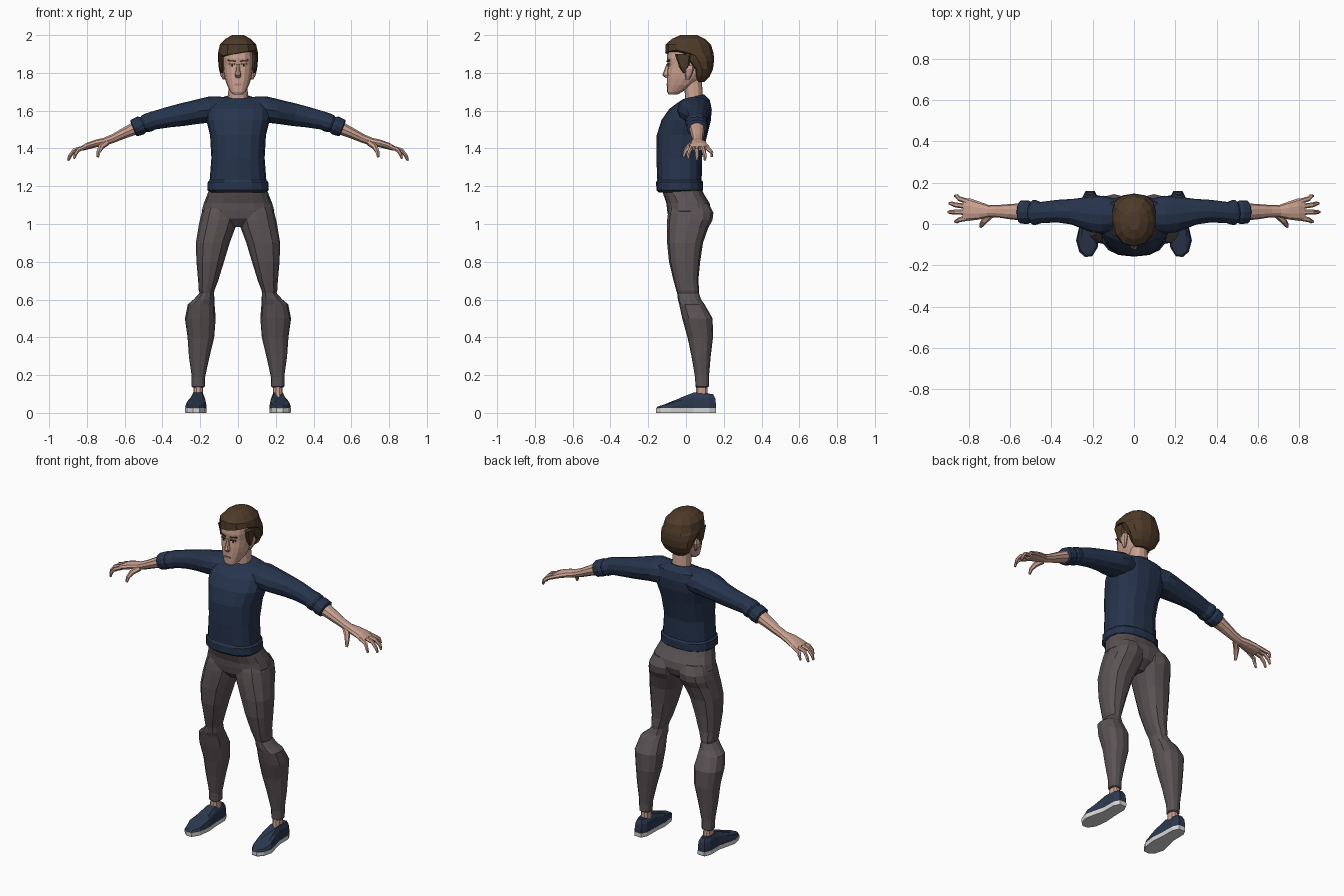
import bpy, bmesh, math
from mathutils import Vector, Matrix


def material(name, rgb):
    m = bpy.data.materials.new(name)
    m.diffuse_color = (*rgb, 1)
    return m


SKIN = material("skin", (0.60, 0.36, 0.28))
HAIR = material("brown_hair", (0.075, 0.043, 0.021))
SHIRT = material("navy_knit", (0.019, 0.034, 0.072))
PANTS = material("grey_cloth", (0.105, 0.086, 0.09))
SHOE = material("navy_canvas", (0.025, 0.041, 0.078))
SOLE = material("pale_rubber", (0.68, 0.68, 0.68))
LIP = material("lip", (0.42, 0.20, 0.17))
EYE = material("eye_white", (0.65, 0.62, 0.60))


def finish(name, bm, mat, mirror=False):
    bmesh.ops.recalc_face_normals(bm, faces=bm.faces)
    me = bpy.data.meshes.new(name)
    bm.to_mesh(me)
    bm.free()
    me.materials.append(mat)
    ob = bpy.data.objects.new(name, me)
    bpy.context.collection.objects.link(ob)
    if mirror:
        ob.modifiers.new("mirror", 'MIRROR').use_mirror_merge = False
    return ob


def skin_rings(name, rings, mat, mirror=False):
    """Join equal point rings into a closed solid."""
    bm = bmesh.new()
    vs = [[bm.verts.new(p) for p in r] for r in rings]
    n = len(vs[0])
    for a, b in zip(vs, vs[1:]):
        for i in range(n):
            j = (i + 1) % n
            bm.faces.new((a[i], a[j], b[j], b[i]))
    bm.faces.new(vs[0])
    bm.faces.new(vs[-1])
    return finish(name, bm, mat, mirror)


def unit_ring(n, p):
    for i in range(n):
        a = 2 * math.pi * i / n
        c, s = math.cos(a), math.sin(a)
        yield (math.copysign(abs(c) ** (2 / p), c), math.copysign(abs(s) ** (2 / p), s))


def stack(name, rows, mat, n=12, p=2.3, mirror=False):
    """Horizontal sections: z, x0, x1, y0, y1, optional tilt front to back."""
    rings = []
    for z, x0, x1, y0, y1, *tilt in rows:
        t = tilt[0] if tilt else 0
        cx, cy, rx, ry = (x0 + x1) / 2, (y0 + y1) / 2, (x1 - x0) / 2, (y1 - y0) / 2
        rings.append([(cx + rx * u, cy + ry * v, z + t * ry * v) for u, v in unit_ring(n, p)])
    return skin_rings(name, rings, mat, mirror)


def centred(rows):
    return [(r[0], -r[1], r[1], *r[2:]) for r in rows]


def tube(name, rows, mat, n=10, p=2.1):
    """Sections along a path: x, y, z, half width, half height. Mirrored."""
    pts = [Vector(r[:3]) for r in rows]
    rings = []
    for i, r in enumerate(rows):
        t = (pts[min(i + 1, len(pts) - 1)] - pts[max(i - 1, 0)]).normalized()
        u = Vector((0, 0, 1)).cross(t).normalized()
        v = t.cross(u)
        rings.append([pts[i] + u * r[3] * a + v * r[4] * b for a, b in unit_ring(n, p)])
    return skin_rings(name, rings, mat, True)


def plate(name, loc, size, mat, turn=0, mirror=True, roll=0):
    bm = bmesh.new()
    mx = (Matrix.Translation(loc) @ Matrix.Rotation(math.radians(turn), 4, 'Z')
          @ Matrix.Rotation(math.radians(roll), 4, 'Y') @ Matrix.Diagonal((*size, 1)))
    bmesh.ops.create_cube(bm, size=1, matrix=mx)
    return finish(name, bm, mat, mirror)


# Head and neck
stack("head", centred([
    (1.685, .026, -.092, -.045), (1.70, .040, -.100, -.02), (1.735, .058, -.101, .04),
    (1.77, .070, -.101, .08), (1.80, .076, -.100, .10), (1.84, .080, -.097, .12),
    (1.88, .083, -.101, .12), (1.93, .078, -.095, .11), (1.97, .050, -.06, .08)]),
    SKIN, n=16, p=2.5)
stack("neck", centred([(1.62, .06, -.01, .095), (1.67, .053, -.005, .09),
                       (1.74, .050, -.01, .085), (1.80, .050, -.01, .085)]), SKIN)
stack("nose", centred([(1.772, .012, -.106, -.08), (1.788, .017, -.126, -.08),
                       (1.81, .012, -.117, -.08), (1.848, .008, -.103, -.08)]), SKIN, n=8)
stack("ear", [(1.765, .070, .080, -.002, .018), (1.785, .070, .092, -.005, .03),
              (1.82, .070, .101, -.008, .042), (1.84, .070, .095, .0, .038)],
      SKIN, n=8, mirror=True)

# Face details
plate("eye", (.033, -.091, 1.838), (.026, .008, .011), EYE, 16)
plate("iris", (.032, -.0935, 1.838), (.011, .008, .011), HAIR, 16)
plate("eyelid", (.033, -.093, 1.846), (.032, .009, .005), HAIR, 16)
plate("eyebrow", (.035, -.094, 1.864), (.042, .009, .008), HAIR, 16, roll=-6)
plate("mouth", (0, -.1, 1.738), (.036, .009, .009), LIP, mirror=False)

# Hair: short sides and back, swept fringe in front
hair = stack("hair", centred([
    (1.752, .045, .05, .098), (1.78, .080, .04, .125), (1.82, .099, .03, .143),
    (1.86, .105, -.01, .148), (1.892, .107, -.05, .147), (1.905, .106, -.110, .146),
    (1.95, .096, -.108, .132), (1.98, .068, -.075, .10), (2.0, .030, -.03, .06)]),
    HAIR, n=12, p=2.2)
for v in hair.data.vertices:
    if v.co.y < 0 and v.co.z < 1.93:
        v.co.z += .17 * v.co.x
stack("sideburn", [(1.80, .080, .092, -.015, .005), (1.83, .074, .102, -.035, .015),
                   (1.90, .074, .105, -.06, .03)], HAIR, n=8, mirror=True)

# Sweater body with folded hem
stack("sweater_body", centred([
    (1.168, .150, -.145, .080), (1.18, .163, -.157, .090), (1.222, .160, -.158, .090),
    (1.232, .150, -.152, .083), (1.35, .141, -.157, .085), (1.47, .148, -.155, .112),
    (1.55, .168, -.130, .132), (1.61, .170, -.088, .136), (1.65, .145, -.045, .125, .1),
    (1.674, .058, -.015, .097, .22)]), SHIRT, n=16, p=2.5)

# Sleeves with rolled cuffs
tube("sleeve", [
    (.05, .045, 1.607, .070, .066), (.15, .045, 1.605, .092, .070), (.20, .048, 1.597, .088, .065),
    (.30, .060, 1.578, .062, .060), (.37, .062, 1.565, .055, .054), (.45, .056, 1.547, .051, .048),
    (.475, .056, 1.537, .060, .050), (.49, .056, 1.532, .060, .048), (.50, .056, 1.527, .051, .042),
    (.515, .057, 1.522, .058, .050), (.55, .058, 1.508, .055, .047), (.555, .058, 1.506, .044, .038)],
    SHIRT, n=12)

# Forearms, hands and fingers
tube("forearm", [(.53, .058, 1.513, .043, .038), (.60, .060, 1.482, .037, .029),
                 (.66, .062, 1.453, .030, .024), (.71, .062, 1.434, .029, .022)], SKIN)
tube("palm", [(.70, .062, 1.437, .028, .022), (.745, .064, 1.428, .042, .021),
              (.795, .069, 1.413, .054, .018), (.825, .071, 1.400, .051, .013)], SKIN)
for name, y0, y1, x1, z1 in (("index_finger", .030, .012, .868, 1.345),
                             ("middle_finger", .057, .058, .900, 1.336),
                             ("ring_finger", .084, .100, .895, 1.338),
                             ("little_finger", .108, .136, .868, 1.355)):
    xm = .805 + (x1 - .805) * .65
    tube(name, [(.80, y0, 1.41, .013, .012), (xm, (y0 + y1) / 2, 1.392, .012, .011),
                (x1 - .008, y1, z1 + .025, .010, .009), (x1, y1, z1, .006, .006)], SKIN, n=6)
tube("thumb", [(.695, .045, 1.43, .018, .016), (.725, .016, 1.408, .016, .015),
               (.738, -.004, 1.383, .012, .011), (.742, -.013, 1.355, .007, .007)], SKIN, n=6)

# Trousers: hips, then legs with calf bulge and ribbed ankle cuffs
stack("hips", centred([
    (.985, .07, -.05, .06), (1.03, .165, -.092, .118), (1.07, .192, -.100, .132),
    (1.11, .181, -.104, .125), (1.15, .165, -.118, .10), (1.19, .150, -.13, .08)]),
    PANTS, n=16, p=2.5)
stack("trouser_leg", [
    (.135, .180, .240, .055, .115), (.140, .175, .245, .050, .121), (.190, .174, .246, .048, .121),
    (.200, .172, .246, .046, .122), (.30, .150, .260, .029, .131), (.40, .126, .267, .008, .143),
    (.50, .118, .281, -.020, .141), (.575, .124, .266, -.036, .098), (.60, .124, .235, -.043, .080),
    (.635, .128, .204, -.047, .068), (.65, .124, .208, -.052, .070), (.70, .105, .211, -.066, .065),
    (.80, .074, .220, -.090, .075), (.90, .044, .223, -.100, .090), (.98, .014, .210, -.101, .118),
    (1.02, .002, .202, -.100, .140), (1.06, .002, .192, -.095, .145), (1.11, .01, .170, -.08, .12)],
    PANTS, n=12, p=2.4, mirror=True)

# Ankles
stack("ankle", [(.06, .182, .238, .045, .118), (.10, .184, .236, .050, .116),
                (.16, .184, .236, .055, .112)], SKIN, n=10, mirror=True)

# Shoes: one outline makes both the sole and the upper
outline = [(.190, .160), (.235, .160), (.252, .125), (.252, .04), (.270, -.03), (.281, -.08),
           (.266, -.135), (.238, -.16), (.203, -.157), (.176, -.115), (.166, -.04),
           (.172, .04), (.174, .125)]


def shoe_height(y):
    return .04 + .068 * min(1, max(0, (y + .15) / .18)) - (.008 if y > .1 else 0)


def shoe_ring(s, h=None, z=0):
    return [(.215 + (x - .215) * s, y * (.6 + .4 * s) + .02 * (1 - s),
             z if h is None else .02 + (shoe_height(y) - .02) * h) for x, y in outline]


skin_rings("shoe_sole", [shoe_ring(.97), shoe_ring(1, z=.008), shoe_ring(1, z=.025)], SOLE, True)
skin_rings("shoe_upper", [shoe_ring(.97, z=.02), shoe_ring(.975, h=.3), shoe_ring(.88, h=.72),
                          shoe_ring(.60, h=1)], SHOE, True)
